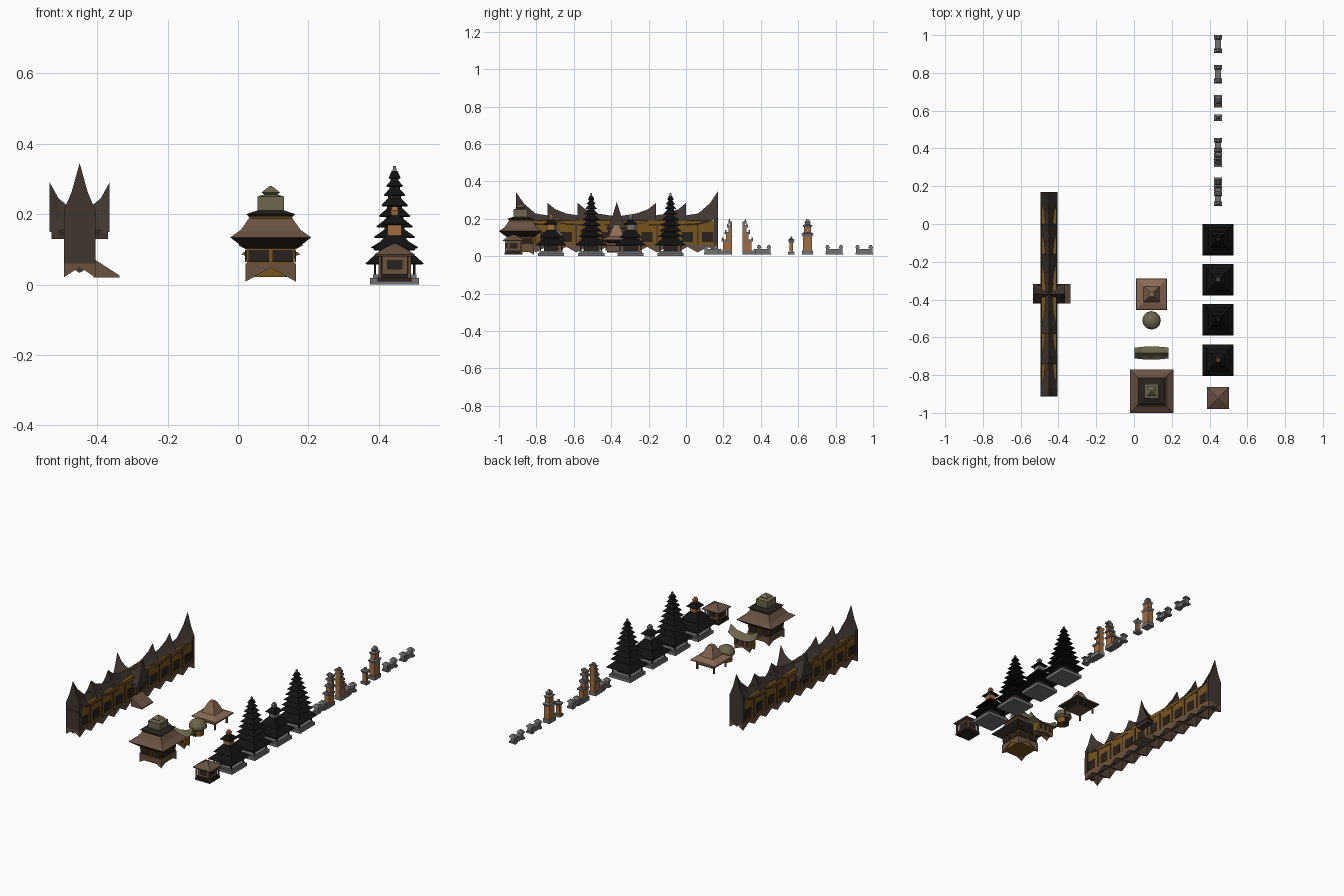
import bpy, bmesh, math

if "Cube" in bpy.data.objects:
    bpy.data.objects.remove(bpy.data.objects["Cube"])

def mat(name, r, g, b):
    m = bpy.data.materials.new(name)
    m.diffuse_color = (r, g, b, 1)
    m.use_nodes = True
    m.node_tree.nodes["Principled BSDF"].inputs["Base Color"].default_value = m.diffuse_color
    return m

THATCH = mat("dark_thatch", .05, .037, .03)
BROWN = mat("brown_roof", .14, .085, .055)
TAN = mat("light_brown", .25, .145, .09)
OCHRE = mat("ochre_wall", .19, .09, .012)
DARK = mat("dark_wood", .022, .016, .012)
MOSS = mat("moss_thatch", .15, .135, .075)
BLACK = mat("black_fibre", .006, .006, .006)
BRICK = mat("orange_brick", .36, .15, .05)
STONE = mat("grey_stone", .17, .17, .175)

def mesh(name, verts, faces, m):
    bm = bmesh.new()
    vs = [bm.verts.new(v) for v in verts]
    for f in faces:
        bm.faces.new([vs[i] for i in f])
    bmesh.ops.recalc_face_normals(bm, faces=bm.faces)
    me = bpy.data.meshes.new(name)
    bm.to_mesh(me)
    bm.free()
    me.materials.append(m)
    ob = bpy.data.objects.new(name, me)
    bpy.context.collection.objects.link(ob)
    return ob

def rings(name, loops, m):
    """Skin a list of equal-length closed loops, capped at both ends."""
    n = len(loops[0])
    verts = [v for lp in loops for v in lp]
    faces = [(k*n+i, k*n+(i+1) % n, (k+1)*n+(i+1) % n, (k+1)*n+i)
             for k in range(len(loops)-1) for i in range(n)]
    faces += [tuple(range(n)), tuple(range((len(loops)-1)*n, len(loops)*n))]
    return mesh(name, verts, faces, m)

def stack(name, cx, cy, prof, m):
    """Rectangular tower through (half_x, half_y, z) levels."""
    return rings(name, [[(cx+sx*hx, cy+sy*hy, z) for sx, sy in
                 ((-1, -1), (1, -1), (1, 1), (-1, 1))] for hx, hy, z in prof], m)

def square(name, cx, cy, prof, m):
    return stack(name, cx, cy, [(h, h, z) for h, z in prof], m)

def box(name, x0, x1, y0, y1, z0, z1, m):
    hx, hy = (x1-x0)/2, (y1-y0)/2
    return stack(name, (x0+x1)/2, (y0+y1)/2, [(hx, hy, z0), (hx, hy, z1)], m)

def saddle(name, cx, cy, axis, stations, m):
    """Horned roof: stations of (along, half_width, eave_z, ridge_z)."""
    loops = []
    for t, w, e, r in stations:
        sec = [(-w, e), (-w*.5, e+.4*(r-e)), (0, r), (w*.5, e+.4*(r-e)), (w, e), (0, e)]
        loops.append([(cx+u, cy+t, z) if axis == 'y' else (cx+t, cy+u, z) for u, z in sec])
    return rings(name, loops, m)

def skirt(name, cx, cy, hx, hy, zt, zm, z0, m):
    """Footing whose corners drop to spikes and whose edge middles rise."""
    d = [(-1, -1), (0, -1), (1, -1), (1, 0), (1, 1), (0, 1), (-1, 1), (-1, 0)]
    top = [(cx+a*hx, cy+b*hy, zt) for a, b in d]
    low = [(cx+a*hx, cy+b*hy, z0 if a*b else zm) for a, b in d]
    faces = [(i, (i+1) % 8, 8+(i+1) % 8, 8+i) for i in range(8)]
    faces += [tuple(range(8))] + [(8+i, 8+(i+1) % 8, 16) for i in range(8)]
    return mesh(name, top+low+[(cx, cy, zm+.005)], faces, m)

# ---- longhouse with horned roofs
LX, LY = -.45, -.37
box("longhouse_wall", LX-.041, LX+.041, -.9, .16, .055, .19, OCHRE)
for i in range(10):
    y = -.91+.108*(i+.5)
    skirt("longhouse_footing", LX, y, .045, .054, .062, .05, .02, BROWN)
    box("longhouse_window", LX-.043, LX+.043, y-.03, y+.03, .075, .13, DARK)
    box("longhouse_post", LX-.044, LX+.044, y-.058, y-.05, .06, .17, THATCH)
for s in (-1, 1):
    for nm, a, b, w, top in (("outer", .54, .33, .045, .345), ("middle", .37, .17, .0435, .285),
                             ("inner", .21, 0, .042, .285)):
        d = a-b
        e = .21 if nm == "outer" else .19
        saddle(nm+"_horn_roof", LX, LY, 'y',
               [(s*a, w, e, top), (s*(a-.2*d), w, .185, top-.48*(top-.215)),
                (s*(a-.5*d), w, .17, .228), (s*b, w, .165, .212)], THATCH)
    prof = [(-.045, .063), (0, .033), (.045, .063), (.045, .21), (0, .21), (-.045, .21)]
    rings("end_panel", [[(LX+u, LY+s*t, z) for u, z in prof] for t in (.54, .52)], THATCH)
    # cross gable arms
    saddle("cross_gable_roof", LX, LY, 'x',
           [(s*.085, .052, .15, .29), (s*.06, .052, .145, .245), (s*.03, .052, .14, .22),
            (0, .052, .14, .212)], THATCH)
    box("cross_gable_wall", LX+(0 if s > 0 else -.08), LX+(.08 if s > 0 else 0),
        LY-.048, LY+.048, .13, .155, THATCH)
rings("porch_roof", [[(-.41, y, .02), (-.41, y, .073), (-.337, y, .026), (-.337, y, .02)]
                     for y in (LY-.052, LY+.052)], BROWN)

# ---- large square hut with roof lantern
hx, hy = .093, -.885
skirt("hut_footing", hx, hy, .072, .072, .06, .048, .008, BROWN)
square("hut_wall", hx, hy, [(.066, .022), (.07, .11)], OCHRE)
for s in (-1, 1):
    for t in (-1, 1):
        stack("hut_window_y", hx+t*.034, hy+s*.0705, [(.029, .002, .064), (.029, .002, .098)], DARK)
        stack("hut_window_x", hx+s*.0705, hy+t*.034, [(.002, .029, .064), (.002, .029, .098)], DARK)
square("hut_eave_underside", hx, hy, [(.075, .103), (.115, .134)], DARK)
square("hut_roof", hx, hy, [(.115, .134), (.085, .155), (.062, .188)], BROWN)
square("hut_band", hx, hy, [(.06, .186), (.063, .194)], OCHRE)
square("hut_cornice", hx, hy, [(.056, .188), (.07, .2), (.04, .21)], DARK)
square("hut_lantern", hx, hy, [(.038, .205), (.038, .25), (.018, .256)], MOSS)
square("hut_finial", hx, hy, [(.018, .255), (.026, .262), (.003, .28)], MOSS)

# ---- saddle-roofed house
skirt("saddle_house_footing", .093, -.685, .05, .024, .05, .042, .022, BROWN)
box("saddle_house_wall", .038, .148, -.707, -.663, .04, .095, OCHRE)
for x in (.06, .093, .126):
    box("saddle_house_window", x-.011, x+.011, -.709, -.661, .055, .082, DARK)
saddle("saddle_house_roof", .093, -.683, 'x',
       [(-.09, .028, .11, .15), (-.05, .033, .09, .125), (0, .034, .085, .117),
        (.05, .033, .09, .125), (.09, .028, .11, .15)], MOSS)

# ---- round hut
def lathe(name, cx, cy, prof, m, n=12):
    return rings(name, [[(cx+r*math.cos(math.tau*i/n), cy+r*math.sin(math.tau*i/n), z)
                 for i in range(n)] for r, z in prof], m)
lathe("round_hut_wall", .093, -.51, [(.034, .022), (.034, .07)], OCHRE)
lathe("round_hut_dome", .093, -.51, [(.036, .056), (.049, .066), (.048, .083), (.038, .1),
                                     (.02, .11), (.004, .113)], MOSS)
box("round_hut_door", .083, .103, -.547, -.473, .022, .056, DARK)

# ---- steep-peaked hut on stilts
px, py = .093, -.372
square("peak_roof", px, py, [(.083, .084), (.08, .09), (.042, .105), (.018, .16), (.013, .168)], TAN)
square("peak_underside", px, py, [(.045, .07), (.08, .085)], DARK)
square("peak_floor", px, py, [(.05, .055), (.05, .06)], BROWN)
square("peak_wall", px, py, [(.036, .06), (.036, .095)], BROWN)
for sx in (-1, 1):
    for sy in (-1, 1):
        square("peak_post", px+sx*.055, py+sy*.055, [(.004, .03), (.004, .088)], BROWN)

# ---- temple court
CX = .445
def court_base(cy, h):
    square("stone_base", CX, cy, [(h, 0), (h, .018), (h*.88, .018), (h*.88, .028)], STONE)
    square("shrine_body", CX, cy, [(h*.55, .028), (h*.55, .075)], DARK)
    for sx in (-1, 1):
        for sy in (-1, 1):
            square("shrine_post", CX+sx*h*.8, cy+sy*h*.8, [(.003, .028), (.003, .068)], BLACK)

def roof_tier(cy, h, z, h2, z2):
    square("tier_roof", CX, cy, [(h-.004, z-.003), (h, z), (h2, z2)], BLACK)

TALL = [(.083, .06), (.067, .106), (.059, .135), (.052, .165), (.045, .195), (.038, .225),
        (.031, .254), (.024, .28), (.017, .303)]
for cy in (-.083, -.507):
    court_base(cy, .07)
    for i, (h, z) in enumerate(TALL):
        zt = TALL[i+1][1]-.009 if i < 8 else .322
        roof_tier(cy, h, z, h*.5, zt)
        if i < 8:
            square("tier_neck", CX, cy, [(h*.48, zt-.003), (h*.48, zt+.01)], DARK)
    square("tall_finial", CX, cy, [(.006, .32), (.004, .337)], STONE)
for cy, m in ((-.296, STONE), (-.722, BRICK)):
    court_base(cy, .07)
    roof_tier(cy, .083, .06, .045, .092)
    square("low_neck", CX, cy, [(.04, .09), (.04, .103)], DARK)
    roof_tier(cy, .06, .1, .024, .14)
    square("shrine_tower", CX, cy, [(.02, .138), (.02, .174)], m)
    roof_tier(cy, .036, .172, .012, .196)
    square("low_finial", CX, cy, [(.009, .194), (.012, .21), (.006, .222)], m)

# small open pavilion
cy = -.922
square("pavilion_base", CX, cy, [(.048, .008), (.048, .02), (.042, .02), (.042, .03)], DARK)
square("pavilion_wall", CX, cy, [(.036, .03), (.036, .084)], BROWN)
for s in (-1, 1):
    stack("pavilion_opening_y", CX, cy+s*.0365, [(.022, .001, .042), (.022, .001, .07)], DARK)
    stack("pavilion_opening_x", CX+s*.0365, cy, [(.001, .022, .042), (.001, .022, .07)], DARK)
    for t in (-1, 1):
        square("pavilion_post", CX+s*.042, cy+t*.042, [(.004, .02), (.004, .085)], BROWN)
square("pavilion_roof", CX, cy, [(.055, .08), (.058, .085), (.03, .103), (.003, .117)], BROWN)

# ---- gates and wall pieces
def wall_post(y, z=.06):
    stack("wall_post", CX, y, [(.02, .011, .008), (.02, .011, .018), (.013, .008, .018),
          (.013, .008, z-.016), (.021, .012, z-.016), (.018, .01, z-.009), (.007, .005, z)], STONE)

def low_wall(y0, y1):
    box("low_wall", CX-.012, CX+.012, y0, y1, .008, .034, STONE)
    box("wall_coping", CX-.015, CX+.015, y0, y1, .03, .038, STONE)

for yi, d in ((.247, -1), (.303, 1)):   # split gate halves
    def part(name, w, z0, z1, hxx, m):
        a, b = sorted((yi, yi+d*w))
        box(name, CX-hxx, CX+hxx, a, b, z0, z1, m)
    part("split_gate_base", .072, .008, .03, .022, STONE)
    for w, z0, z1 in ((.048, .03, .085), (.032, .085, .125), (.02, .125, .16), (.012, .16, .182)):
        part("split_gate_brick", w, z0, z1, .015, BRICK)
        part("split_gate_ledge", w+.008, z1-.006, z1+.004, .021, STONE)
        stack("gate_horn", CX, yi+d*(w+.003), [(.015, .005, z1), (.008, .003, z1+.016)], STONE)
    ya, yb = sorted((yi+d*.06, yi+d*.14))
    low_wall(ya, yb)
    wall_post(yi+d*.088)
    wall_post(yi+d*.14)

# slender pillar
stack("slim_pillar_base", CX, .563, [(.02, .017, .008), (.02, .017, .022)], STONE)
stack("slim_pillar_shaft", CX, .563, [(.012, .009, .022), (.012, .009, .075)], BRICK)
stack("slim_pillar_cap", CX, .563, [(.013, .01, .07), (.021, .018, .088), (.008, .006, .094),
                                    (.005, .004, .105)], STONE)
# gate tower
for nm, prof, m in (("base", [(.022, .03, .008), (.022, .03, .03)], STONE),
                    ("shaft", [(.017, .024, .03), (.017, .024, .112)], BRICK),
                    ("ledge", [(.018, .026, .106), (.022, .033, .12), (.016, .022, .126)], STONE),
                    ("upper", [(.014, .019, .124), (.014, .019, .158)], BRICK),
                    ("upper_ledge", [(.016, .02, .154), (.02, .026, .164), (.012, .015, .17)], STONE),
                    ("crown", [(.01, .012, .17), (.014, .016, .182), (.006, .007, .196)], STONE)):
    stack("gate_tower_"+nm, CX, .65, prof, m)
# free wall pieces
for y0, y1 in ((.757, .829), (.917, .988)):
    low_wall(y0, y1)
    wall_post(y0)
    wall_post(y1)
